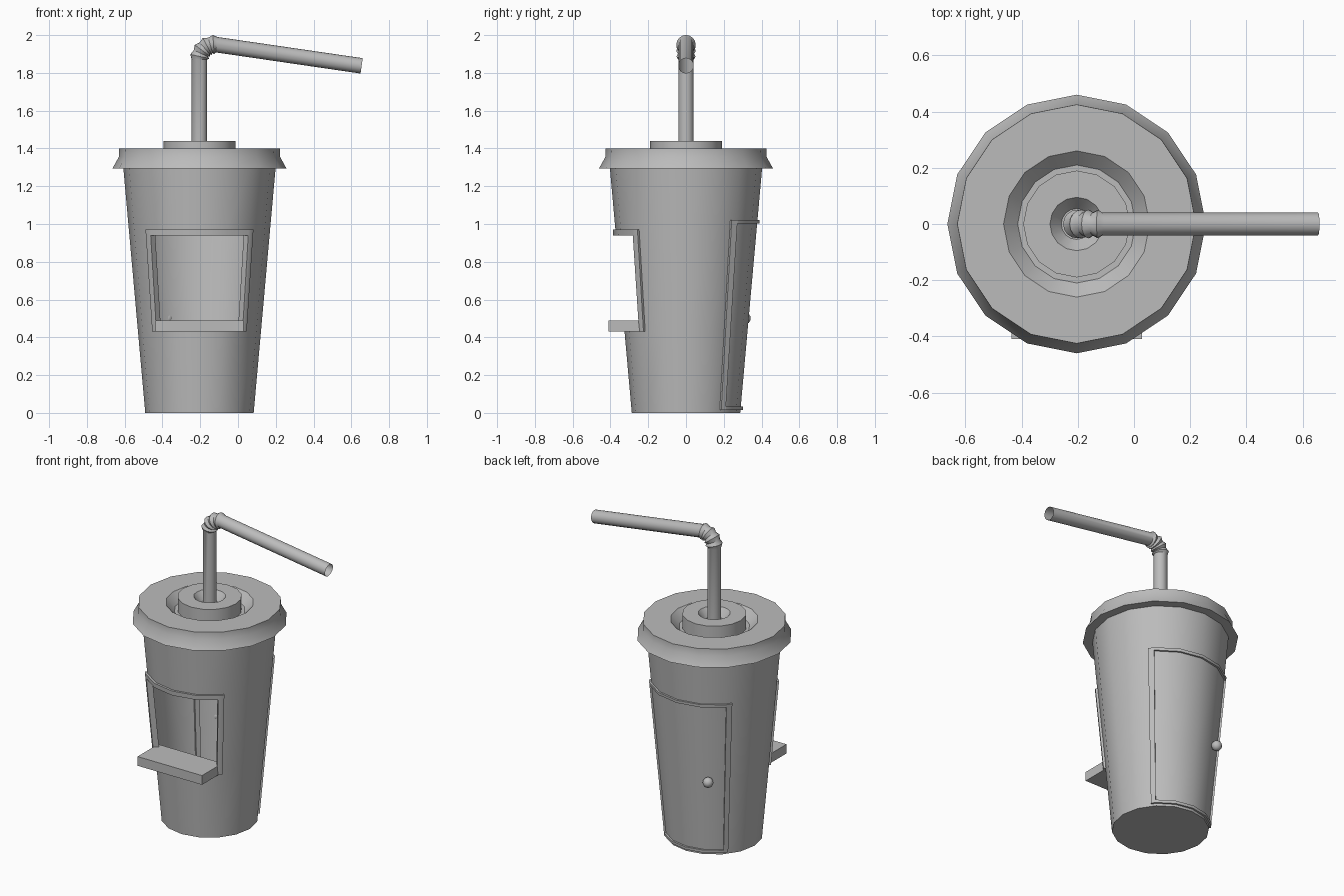
import bpy, bmesh
from math import radians, sin, cos, pi
from mathutils import Vector

if "Cube" in bpy.data.objects:
    bpy.data.objects.remove(bpy.data.objects["Cube"])

AXIS_X = -0.204   # the cup stands off-centre because the straw reaches to +x
SIDES = 16
STEP = 2 * pi / SIDES

grey = bpy.data.materials.new("plain_grey")
grey.use_nodes = True
grey.diffuse_color = (0.5, 0.5, 0.5, 1)
grey.node_tree.nodes["Principled BSDF"].inputs["Base Color"].default_value = (0.5, 0.5, 0.5, 1)


def finish(name, bm, smooth=True):
    bmesh.ops.recalc_face_normals(bm, faces=bm.faces[:])
    mesh = bpy.data.meshes.new(name)
    bm.to_mesh(mesh)
    bm.free()
    mesh.materials.append(grey)
    obj = bpy.data.objects.new(name, mesh)
    obj.location.x = AXIS_X
    bpy.context.collection.objects.link(obj)
    bpy.ops.object.select_all(action="DESELECT")
    obj.select_set(True)
    bpy.context.view_layer.objects.active = obj
    if smooth:
        bpy.ops.object.shade_smooth_by_angle(angle=radians(30))
    return obj


def lathe(profile):
    """Turn an (r, z) profile about the z axis."""
    bm = bmesh.new()
    verts = [bm.verts.new((r, 0, z)) for r, z in profile]
    edges = [bm.edges.new(pair) for pair in zip(verts, verts[1:])]
    bmesh.ops.spin(bm, geom=verts + edges, cent=(0, 0, 0), axis=(0, 0, 1),
                   angle=2 * pi, steps=SIDES, use_duplicate=False)
    bmesh.ops.remove_doubles(bm, verts=bm.verts[:], dist=1e-4)
    return bm


def loft(bm, rings, cap):
    """Join closed rings of points into a skin."""
    loops = [[bm.verts.new(p) for p in ring] for ring in rings]
    n = len(loops[0])
    for a, b in zip(loops, loops[1:]):
        for i in range(n):
            j = (i + 1) % n
            bm.faces.new((a[i], a[j], b[j], b[i]))
    if cap:
        bm.faces.new(loops[0])
        bm.faces.new(loops[-1])


def cup_radius(z):
    return 0.287 + 0.0895 * z


def wall_point(angle, z, offset):
    """Point on the faceted cup wall, pushed out by offset."""
    facet = (angle % STEP) - STEP / 2
    r = cup_radius(z) * cos(STEP / 2) / cos(facet) + offset
    return (r * cos(angle), r * sin(angle), z)


def wall_bar(bm, start, end, z0, z1, inner, outer):
    """Bar that follows the cup wall between two angles in degrees."""
    a, b = radians(start), radians(end)
    corners = [i * STEP for i in range(-SIDES, SIDES) if a < i * STEP < b]
    rings = [[wall_point(t, z0, inner), wall_point(t, z0, outer),
              wall_point(t, z1, outer), wall_point(t, z1, inner)]
             for t in [a] + corners + [b]]
    loft(bm, rings, True)


def wall_frame(name, middle, half, post, z0, z1, bar, outer, sill):
    bm = bmesh.new()
    for lo, hi in ((-half, post - half), (half - post, half)):
        wall_bar(bm, middle + lo, middle + hi, z0, z1, -0.022, outer)
    lo, hi = middle - half + post, middle + half - post
    wall_bar(bm, lo, hi, z1 - bar, z1, -0.022, outer)
    if sill:
        wall_bar(bm, lo, hi, z0, z0 + bar, -0.022, outer)
    return finish(name, bm)


# Cup with an open serving window at the front
levels = (0, 0.45, 0.955, 1.36)
cup = lathe([(0, 0)] + [(cup_radius(z), z) for z in levels])
opening = []
for f in cup.faces:
    c = f.calc_center_median()
    if levels[1] < c.z < levels[2] and c.y < -abs(c.x):
        opening.append(f)
bmesh.ops.delete(cup, geom=opening, context="FACES")
finish("cup", cup)

# Lid with flared brim, sunken ring and raised hub
finish("lid", lathe([(0.39, 1.295), (0.46, 1.295), (0.427, 1.355), (0.425, 1.4),
                     (0.26, 1.4), (0.21, 1.35), (0.19, 1.35), (0.19, 1.44),
                     (0.095, 1.44), (0.055, 1.39), (0, 1.39)]))

# Window frame and back door frame
wall_frame("window_frame", -90, 48, 5.5, 0.43, 0.97, 0.03, 0.014, False)
wall_frame("door_frame", 90, 51, 5.5, 0.015, 1.02, 0.018, 0.012, True)

# Serving shelf
shelf = bmesh.new()
bmesh.ops.create_cube(shelf, size=1)
bmesh.ops.scale(shelf, vec=(0.464, 0.21, 0.06), verts=shelf.verts[:])
bmesh.ops.translate(shelf, vec=(0, -0.305, 0.46), verts=shelf.verts[:])
finish("serving_shelf", shelf, smooth=False)

# Door knob
knob = bmesh.new()
bmesh.ops.create_uvsphere(knob, u_segments=12, v_segments=8, radius=0.032)
turn = radians(119)
bmesh.ops.translate(knob, vec=(0.355 * cos(turn), 0.355 * sin(turn), 0.5), verts=knob.verts[:])
finish("door_knob", knob)

# Bendy straw: upright, ribbed elbow, long drooping arm
TUBE, RIB, BEND = 0.041, 0.051, 0.08
elbow = Vector((BEND, 0, 1.87))
droop = radians(98.3)
stations = [(Vector((0, 0, 1.37)), 0, TUBE)]
ribs = 9
for i in range(ribs):
    t = droop * i / (ribs - 1)
    centre = elbow + BEND * Vector((-cos(t), 0, sin(t)))
    stations.append((centre, t, RIB if i % 2 else TUBE))
tip = stations[-1][0] + 0.775 * Vector((sin(droop), 0, cos(droop)))
stations.append((tip, droop, TUBE))
rings = []
for centre, t, r in stations:
    across = Vector((cos(t), 0, -sin(t)))
    rings.append([centre + r * (across * cos(k * STEP) + Vector((0, 1, 0)) * sin(k * STEP))
                  for k in range(SIDES)])
straw = bmesh.new()
loft(straw, rings, False)
finish("straw", straw)
